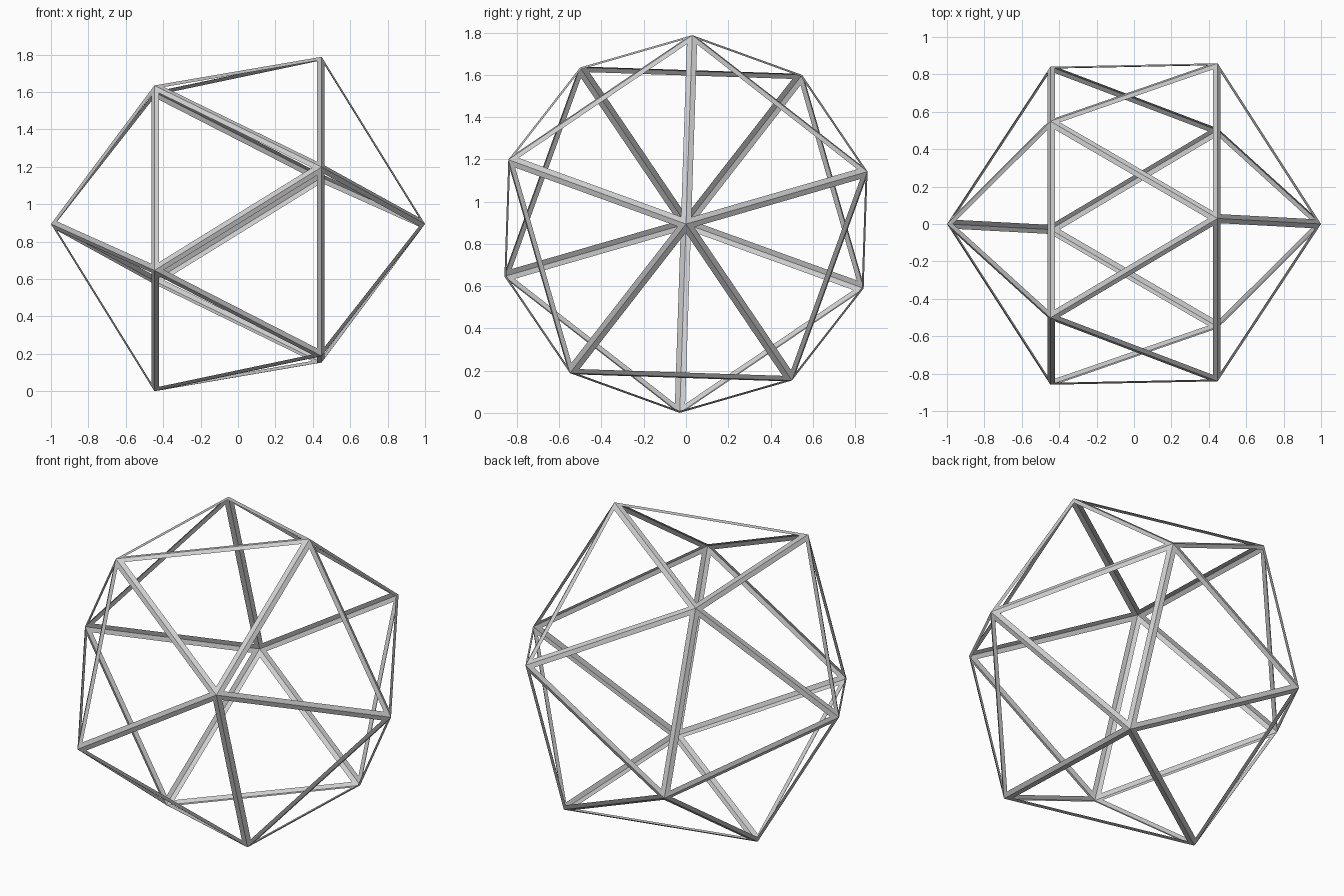
import bpy, bmesh
from math import sin, cos, sqrt, radians, pi

if "Cube" in bpy.data.objects:
    bpy.data.objects.remove(bpy.data.objects["Cube"])

STRIP = 0.026                  # strip width on each face
TILT = radians(1.9)            # small roll about the x axis
RING_X, RING_R = 1 / sqrt(5), 2 / sqrt(5)
CENTRE_Z = RING_R * cos(TILT)

bm = bmesh.new()

# Icosahedron lying along x: a tip and a ring of five at each end
for side in (1, -1):
    bm.verts.new((side, 0, CENTRE_Z))
    start = TILT + (0 if side > 0 else pi)
    for k in range(5):
        a = start + k * 2 * pi / 5
        bm.verts.new((side * RING_X, RING_R * sin(a), CENTRE_Z + RING_R * cos(a)))
bmesh.ops.convex_hull(bm, input=bm.verts[:])
bmesh.ops.recalc_face_normals(bm, faces=bm.faces[:])

# Inset each triangle and open its middle, leaving flat folded strips
panels = bm.faces[:]
bmesh.ops.inset_individual(bm, faces=panels, thickness=STRIP, use_even_offset=True)
bmesh.ops.delete(bm, geom=panels, context='FACES')

mesh = bpy.data.meshes.new("icosahedron_frame")
bm.to_mesh(mesh)
bm.free()
bpy.context.collection.objects.link(bpy.data.objects.new("icosahedron_frame", mesh))
